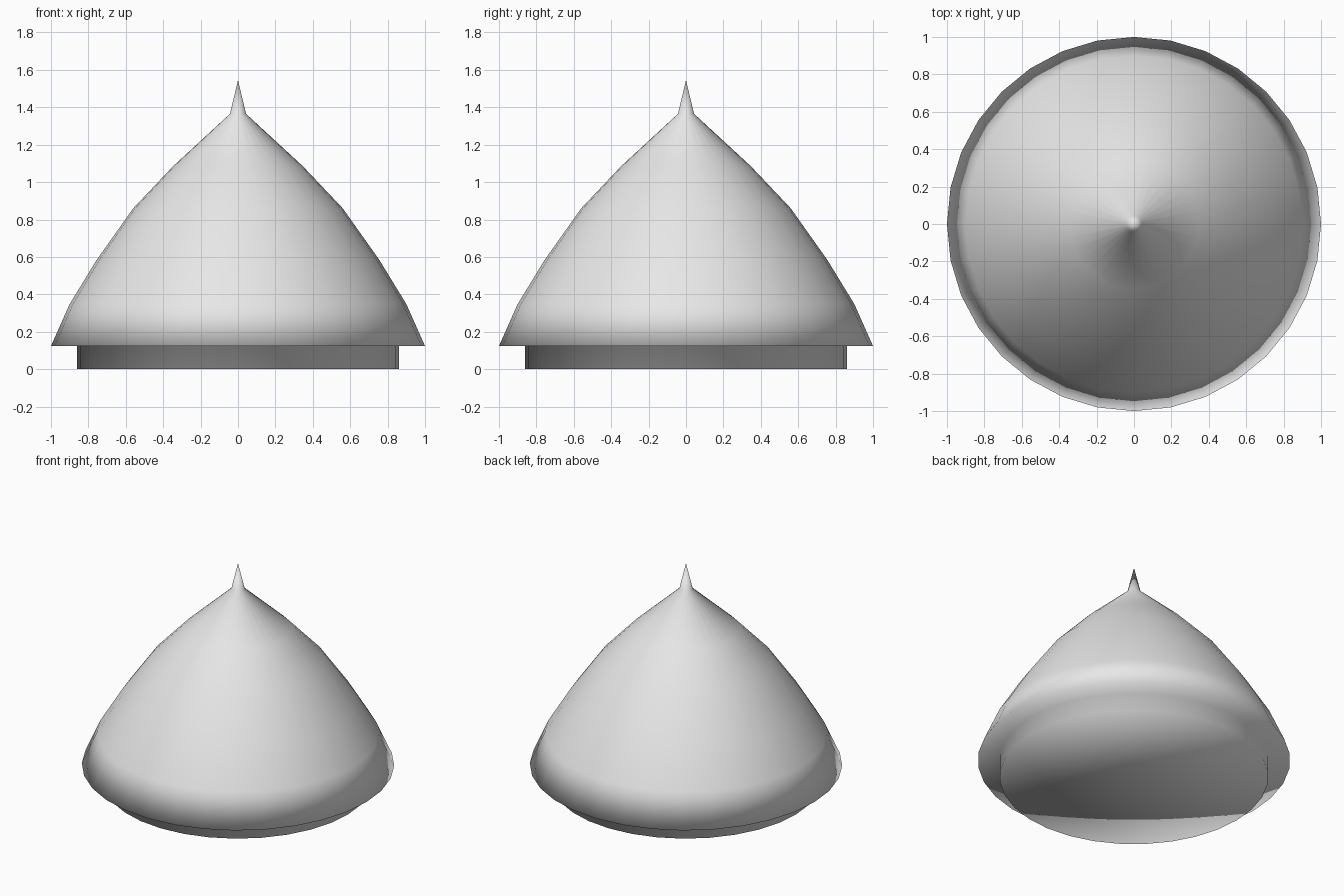
import bpy, bmesh
from math import cos, sin, pi

if "Cube" in bpy.data.objects:
    bpy.data.objects.remove(bpy.data.objects["Cube"], do_unlink=True)

SIDES = 32

grey = bpy.data.materials.new("plain grey")
grey.use_nodes = True
colour = (0.8, 0.8, 0.8, 1)
grey.diffuse_color = colour
grey.node_tree.nodes["Principled BSDF"].inputs["Base Color"].default_value = colour


def lathe(name, bottom, profile, tip, material):
    """Turn (radius, height) rings into one closed, fully smooth surface."""
    bm = bmesh.new()
    rings = [[bm.verts.new((r * cos(2 * pi * i / SIDES), r * sin(2 * pi * i / SIDES), z))
              for i in range(SIDES)] for r, z in profile]
    low = bm.verts.new((0, 0, bottom))
    high = bm.verts.new((0, 0, tip))
    for i in range(SIDES):
        j = (i + 1) % SIDES
        bm.faces.new((low, rings[0][j], rings[0][i]))
        for a, b in zip(rings, rings[1:]):
            bm.faces.new((a[i], a[j], b[j], b[i]))
        bm.faces.new((rings[-1][i], rings[-1][j], high))
    bmesh.ops.recalc_face_normals(bm, faces=bm.faces)
    for face in bm.faces:
        face.smooth = True
    mesh = bpy.data.meshes.new(name)
    bm.to_mesh(mesh)
    bm.free()
    mesh.materials.append(material)
    obj = bpy.data.objects.new(name, mesh)
    bpy.context.collection.objects.link(obj)
    return obj


# Base plug, overhanging rim, curved dome and pointed spike in one turned shell
lathe("pointed_dome", 0, [
    (0.86, 0), (0.86, 0.123),
    (1, 0.123), (0.9, 0.348), (0.755, 0.585), (0.56, 0.86), (0.347, 1.085),
    (0.043, 1.365),
], 1.545, grey)
